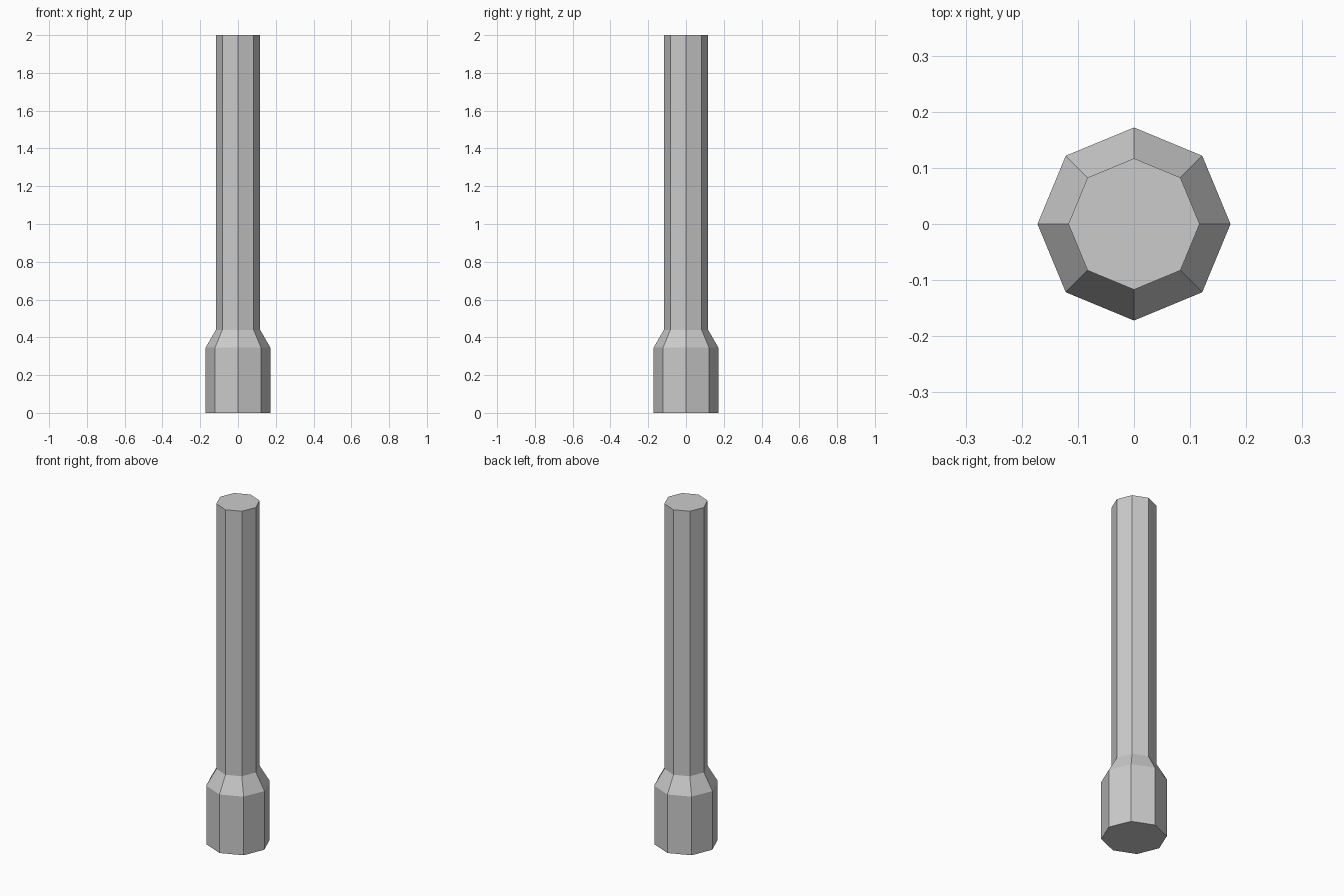
import bpy, bmesh
from math import cos, sin, pi

if "Cube" in bpy.data.objects:
    bpy.data.objects.remove(bpy.data.objects["Cube"])

SIDES = 8
# (radius, height) from the thick foot, over the sloped collar, to the shaft top
PROFILE = [(0.172, 0.0), (0.172, 0.345), (0.117, 0.44), (0.117, 2.0)]

bm = bmesh.new()
rings = [[bm.verts.new((r * cos(2 * pi * i / SIDES), r * sin(2 * pi * i / SIDES), z))
          for i in range(SIDES)] for r, z in PROFILE]

# side walls
for low, high in zip(rings, rings[1:]):
    for i in range(SIDES):
        j = (i + 1) % SIDES
        bm.faces.new((low[i], low[j], high[j], high[i]))

# end caps
bm.faces.new(rings[0][::-1])
bm.faces.new(rings[-1])

mesh = bpy.data.meshes.new("octagonal_post")
bm.to_mesh(mesh)
bm.free()
bpy.context.collection.objects.link(bpy.data.objects.new("octagonal_post", mesh))
